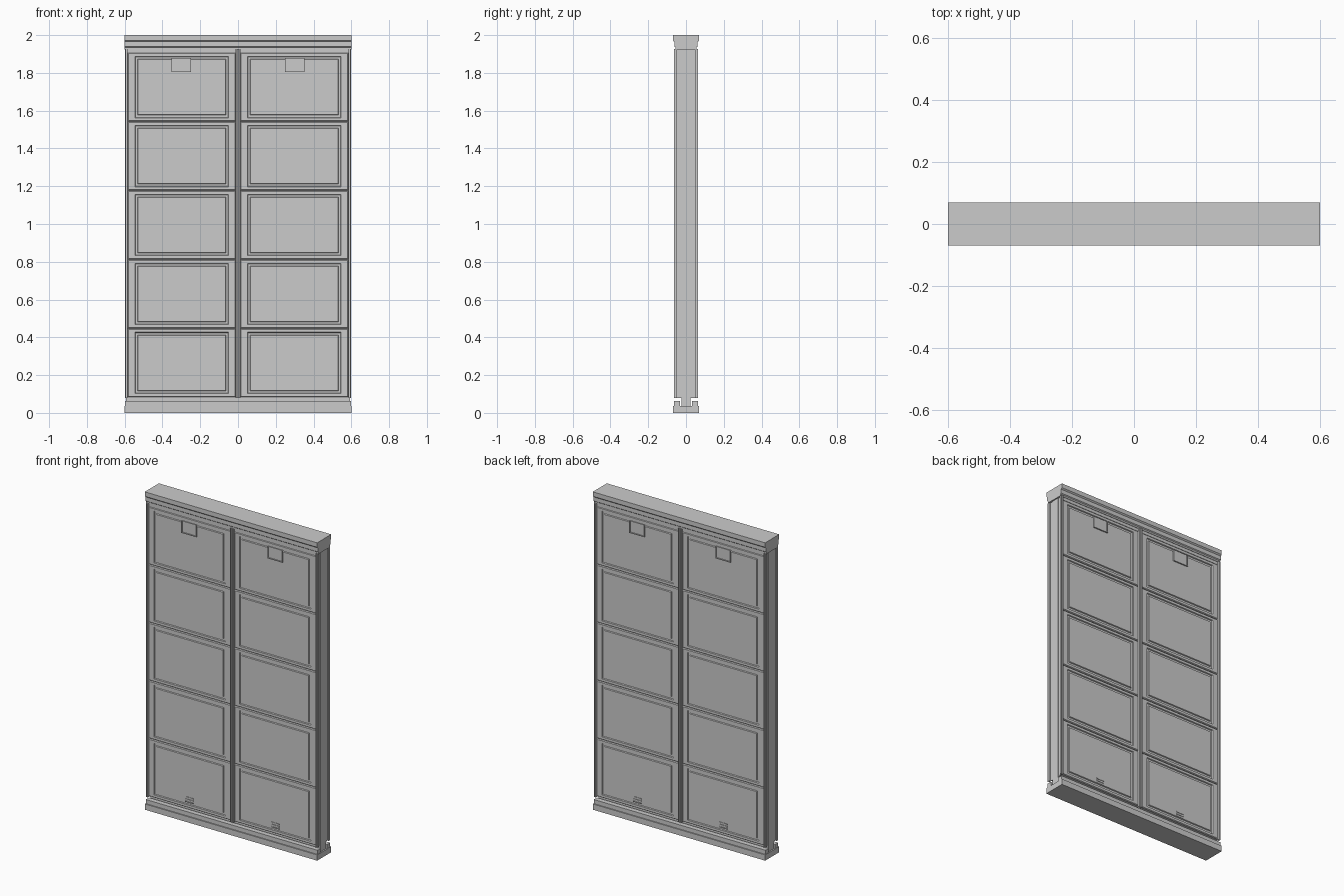
import bpy, bmesh

if "Cube" in bpy.data.objects:
    bpy.data.objects.remove(bpy.data.objects["Cube"])


def finish(name, bm, mirror=(False, False)):
    bmesh.ops.recalc_face_normals(bm, faces=bm.faces)
    me = bpy.data.meshes.new(name)
    bm.to_mesh(me)
    bm.free()
    ob = bpy.data.objects.new(name, me)
    bpy.context.collection.objects.link(ob)
    if any(mirror):
        m = ob.modifiers.new("Mirror", 'MIRROR')
        m.use_axis = (mirror[0], mirror[1], False)
        m.use_mirror_merge = False
    return ob


def add_box(bm, x0, x1, y0, y1, z0, z1):
    vs = bmesh.ops.create_cube(bm, size=1)["verts"]
    for v in vs:
        v.co.x = x1 if v.co.x > 0 else x0
        v.co.y = y1 if v.co.y > 0 else y0
        v.co.z = z1 if v.co.z > 0 else z0


def boxes(name, dims, mirror=(False, False)):
    bm = bmesh.new()
    for d in dims:
        add_box(bm, *d)
    return finish(name, bm, mirror)


def extrude_profile(name, half, hx):
    # symmetric (y, z) profile swept along x
    pts = half + [(-y, z) for y, z in reversed(half)]
    bm = bmesh.new()
    f = bm.faces.new([bm.verts.new((-hx, y, z)) for y, z in pts])
    r = bmesh.ops.extrude_face_region(bm, geom=[f])
    for v in r["geom"]:
        if isinstance(v, bmesh.types.BMVert):
            v.co.x = hx
    return finish(name, bm)


def stepped_panel(name, x0, x1, z0, z1, steps):
    # rectangular rings (inset x, inset z, y) joined into a moulded panel
    bm = bmesh.new()
    prev = None
    for ix, iz, y in steps:
        ring = [bm.verts.new(p) for p in ((x0 + ix, y, z0 + iz), (x1 - ix, y, z0 + iz),
                                          (x1 - ix, y, z1 - iz), (x0 + ix, y, z1 - iz))]
        if prev:
            for i in range(4):
                j = (i + 1) % 4
                bm.faces.new((prev[i], prev[j], ring[j], ring[i]))
        else:
            bm.faces.new(ring)
        prev = ring
    bm.faces.new(prev)
    return finish(name, bm, (True, True))


# Plinth, cornice and solid core
extrude_profile("plinth", [(0.07, 0), (0.07, 0.036), (0.0, 0.036)][:2], 0.6)
extrude_profile("cornice", [(0.056, 1.925), (0.056, 1.935), (0.062, 1.94), (0.062, 1.965),
                            (0.07, 1.972), (0.07, 2.0)], 0.6)
boxes("core", [(-0.592, 0.592, -0.024, 0.024, 0.036, 1.926)])

# Floor track blocks standing on the plinth
boxes("floor_track", [(-0.598, 0.598, -0.063, -0.032, 0.036, 0.062)], (False, True))

# Five moulded panels per door leaf, mirrored to four leaves
ROW, Z0 = 0.365, 0.082
for i in range(5):
    a = Z0 + i * ROW
    stepped_panel(f"door_panel_{i + 1}", 0.012, 0.584, a + 0.001, a + ROW - 0.001, [
        (0, 0, -0.022), (0, 0, -0.050), (0.004, 0.004, -0.055),
        (0.038, 0.019, -0.055), (0.041, 0.022, -0.049),
        (0.052, 0.033, -0.049), (0.055, 0.036, -0.055)])

# Top rail and backing behind the seams
boxes("door_head", [(0.012, 0.584, -0.053, -0.022, 1.906, 1.926)], (True, True))
boxes("door_backing", [(0.012, 0.584, -0.046, -0.022, 0.084, 1.91)], (True, True))

# Slim ribbed edge strips at the outer ends and the centre joint
boxes("end_strip", [(0.584, 0.588, -0.064, -0.024, 0.078, 1.926),
                    (0.593, 0.597, -0.064, -0.048, 0.078, 1.926),
                    (0.588, 0.593, -0.055, -0.048, 0.078, 1.926)], (True, True))
boxes("centre_strip", [(0.008, 0.012, -0.064, -0.024, 0.078, 1.926),
                       (0.001, 0.004, -0.064, -0.048, 0.078, 1.926),
                       (0.004, 0.008, -0.055, -0.048, 0.078, 1.926)], (True, True))

# Hanging pull tabs near the top of each leaf
boxes("pull_tab", [(0.248, 0.352, -0.058, -0.053, 1.806, 1.88),
                   (0.248, 0.254, -0.063, -0.053, 1.806, 1.88),
                   (0.346, 0.352, -0.063, -0.053, 1.806, 1.88),
                   (0.248, 0.352, -0.063, -0.053, 1.806, 1.811)], (True, True))

# Vent slats near the bottom of each leaf
boxes("vent_slats", [(0.273, 0.327, -0.058, -0.053, z, z + 0.006)
                     for z in (0.118, 0.132, 0.146)], (True, True))
